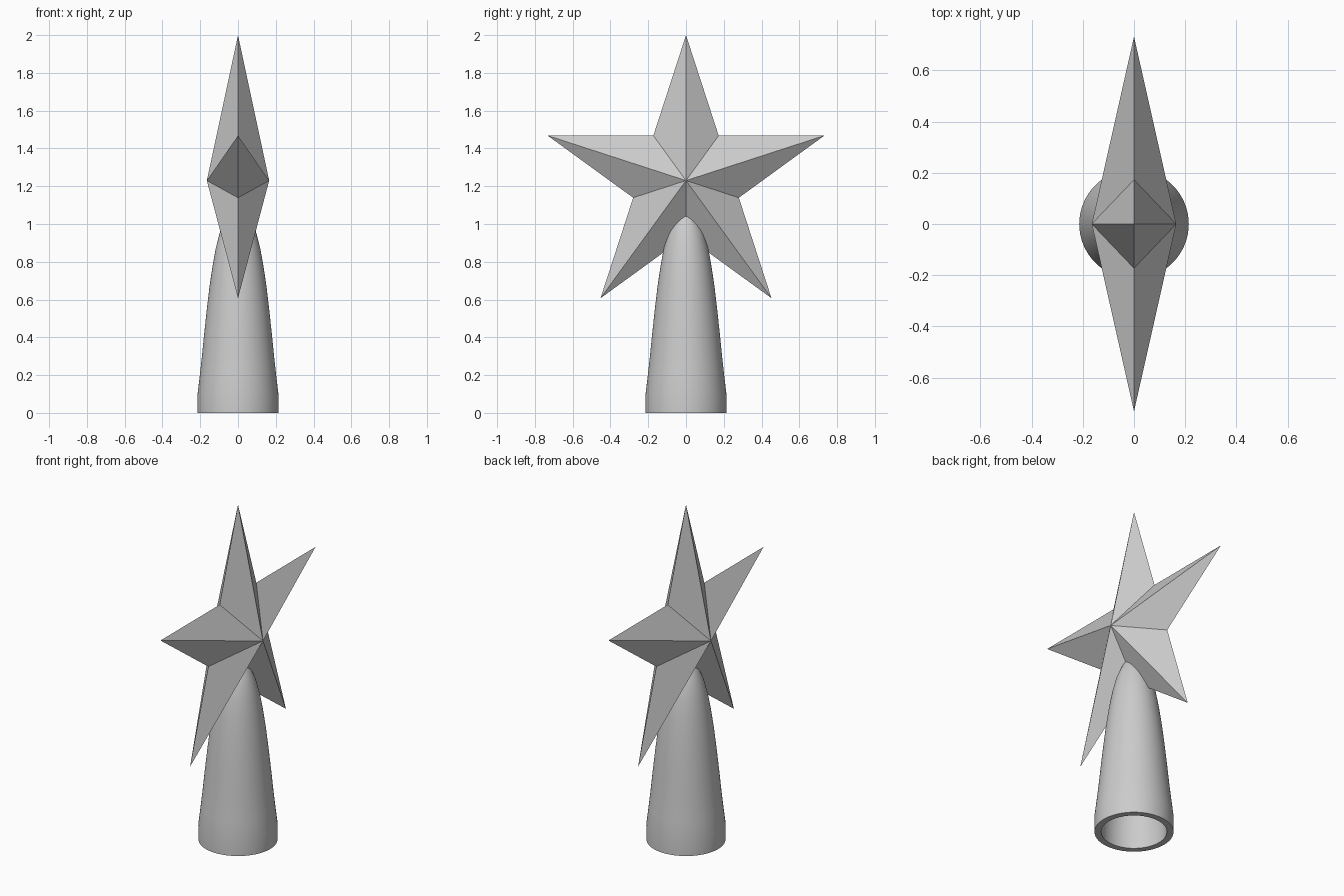
import bpy, bmesh
from math import sin, cos, pi, radians
from mathutils import Vector

cube = bpy.data.objects.get("Cube")
if cube:
    bpy.data.objects.remove(cube, do_unlink=True)

# Single plain grey
grey = bpy.data.materials.new("plain grey")
grey.use_nodes = True
colour = (0.6, 0.6, 0.6, 1)
grey.diffuse_color = colour
grey.node_tree.nodes["Principled BSDF"].inputs["Base Color"].default_value = colour


def add_object(name, bm):
    bmesh.ops.recalc_face_normals(bm, faces=bm.faces)
    mesh = bpy.data.meshes.new(name)
    bm.to_mesh(mesh)
    bm.free()
    mesh.materials.append(grey)
    obj = bpy.data.objects.new(name, mesh)
    bpy.context.collection.objects.link(obj)
    return obj


# Faceted five-pointed star, ridged on both sides
CENTRE, OUTER, DEPTH = 1.23, 0.77, 0.165
INNER = OUTER * 0.382
bm = bmesh.new()
rim = []
for i in range(10):
    r = INNER if i % 2 else OUTER
    a = i * pi / 5
    rim.append(bm.verts.new((0, r * sin(a), CENTRE + r * cos(a))))
for side in (-1, 1):
    apex = bm.verts.new((side * DEPTH, 0, CENTRE))
    for i in range(10):
        bm.faces.new((apex, rim[i], rim[(i + 1) % 10]))
add_object("star", bm)

# Hollow tapered socket: outer wall up to the tip, inner wall back down
outer = [(0.214, 0), (0.214, 0.1), (0.202, 0.2), (0.191, 0.3), (0.179, 0.42),
         (0.166, 0.54), (0.152, 0.66), (0.136, 0.77), (0.118, 0.87),
         (0.095, 0.96), (0.06, 1.04), (0.03, 1.075), (0, 1.09)]
WALL = 0.036
inner = [(r - WALL, z) for r, z in outer if r > WALL + 0.01] + [(0, 1.05)]
profile = outer + inner[::-1]
bm = bmesh.new()
verts = [bm.verts.new((r, 0, z)) for r, z in profile]
edges = [bm.edges.new(pair) for pair in zip(verts, verts[1:])]
edges.append(bm.edges.new((verts[-1], verts[0])))
bmesh.ops.spin(bm, geom=verts + edges, cent=(0, 0, 0), axis=(0, 0, 1),
               angle=2 * pi, steps=64, use_merge=False)
bmesh.ops.remove_doubles(bm, verts=bm.verts, dist=0.0005)
socket = add_object("socket", bm)

bpy.ops.object.select_all(action="DESELECT")
socket.select_set(True)
bpy.context.view_layer.objects.active = socket
bpy.ops.object.shade_smooth_by_angle(angle=radians(40))
